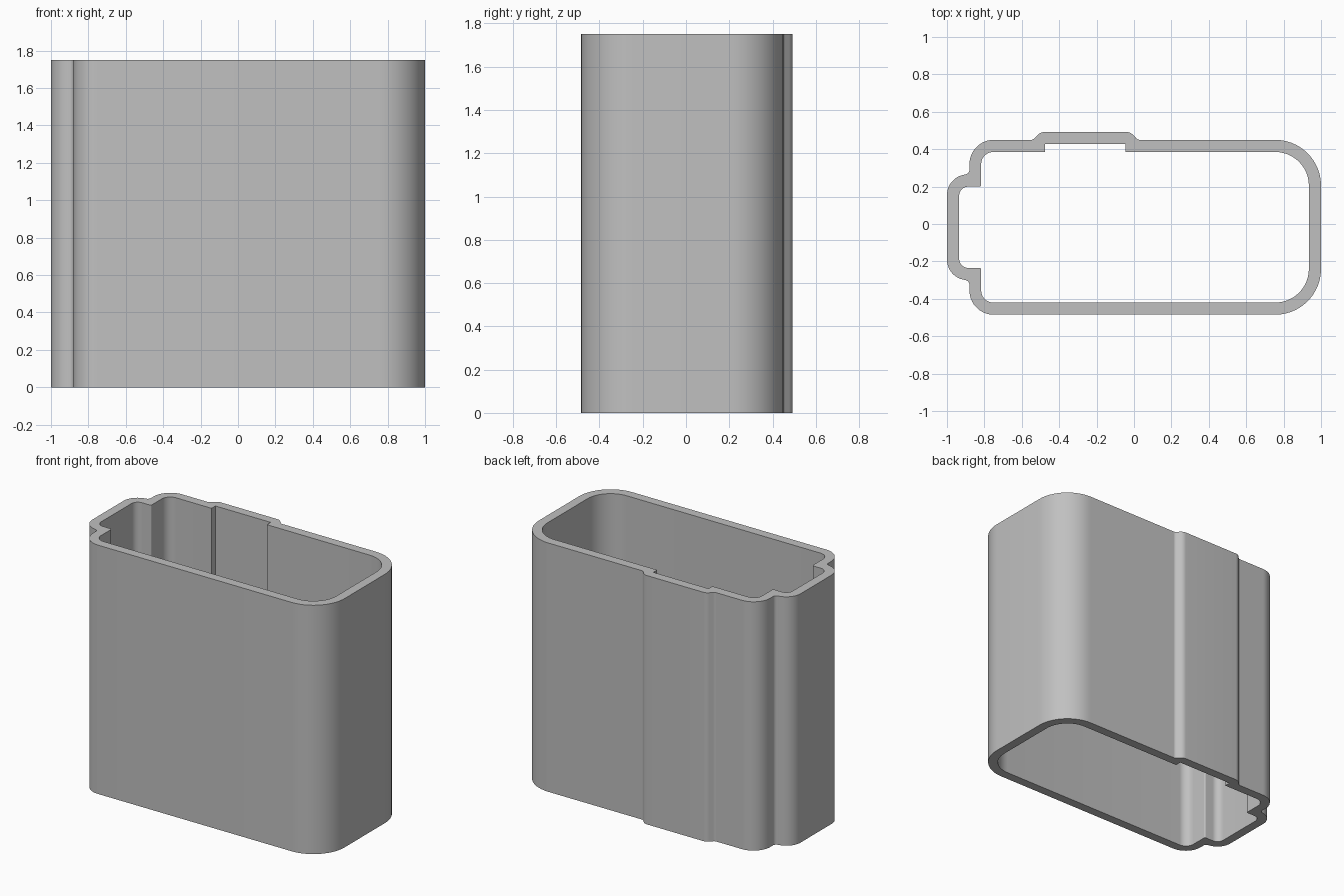
import bpy
import bmesh
import math
from mathutils import Vector

HEIGHT = 1.75

cube = bpy.data.objects.get("Cube")
if cube:
    bpy.data.objects.remove(cube, do_unlink=True)


def rounded(corners):
    """Outline through (x, y, radius) corners, each turned into an arc."""
    points = []
    for i, (x, y, radius) in enumerate(corners):
        here = Vector((x, y))
        before = (Vector(corners[i - 1][:2]) - here).normalized()
        after = (Vector(corners[(i + 1) % len(corners)][:2]) - here).normalized()
        if radius == 0:
            points.append(here)
            continue
        half = before.angle(after) / 2
        reach = radius / math.tan(half)
        centre = here + (before + after).normalized() * radius / math.sin(half)
        start = here + before * reach - centre
        end = here + after * reach - centre
        turn = start.angle(end)
        steps = max(3, round(math.degrees(turn) / 7))
        for k in range(steps + 1):
            t = k / steps
            points.append(centre + (start * math.sin((1 - t) * turn)
                                    + end * math.sin(t * turn)) / math.sin(turn))
    return points


# Outer wall: main body, back rib and side rib
outer = rounded([
    (-0.88, -0.485, 0.13), (1, -0.485, 0.245), (1, 0.45, 0.245),
    (0.02, 0.45, 0.025), (-0.02, 0.492, 0.05),
    (-0.5, 0.492, 0.05), (-0.54, 0.45, 0.025),
    (-0.88, 0.45, 0.13), (-0.88, 0.265, 0.025), (-1, 0.265, 0.11),
    (-1, -0.3, 0.11), (-0.88, -0.3, 0.025)])

# Inner wall: cavity with a back recess and a side recess
inner = rounded([
    (-0.817, -0.42, 0.065), (0.935, -0.42, 0.18), (0.935, 0.385, 0.18),
    (-0.045, 0.385, 0), (-0.045, 0.428, 0),
    (-0.475, 0.428, 0), (-0.475, 0.385, 0),
    (-0.817, 0.385, 0.065), (-0.817, 0.2, 0.01), (-0.935, 0.2, 0.05),
    (-0.935, -0.235, 0.05), (-0.817, -0.235, 0.01)])

# Fill the ring between both outlines and raise it into an open sleeve
bm = bmesh.new()
edges = []
for outline in (outer, inner):
    verts = [bm.verts.new((p.x, p.y, 0)) for p in outline]
    edges += [bm.edges.new((verts[i - 1], verts[i])) for i in range(len(verts))]
bmesh.ops.triangle_fill(bm, edges=edges, use_beauty=True)
raised = bmesh.ops.extrude_face_region(bm, geom=bm.faces[:], use_keep_orig=True)
bmesh.ops.translate(bm, vec=(0, 0, HEIGHT),
                    verts=[g for g in raised["geom"] if isinstance(g, bmesh.types.BMVert)])
bmesh.ops.recalc_face_normals(bm, faces=bm.faces[:])

mesh = bpy.data.meshes.new("sleeve")
bm.to_mesh(mesh)
bm.free()
sleeve = bpy.data.objects.new("sleeve", mesh)
bpy.context.collection.objects.link(sleeve)

# Plain grey material
grey = bpy.data.materials.new("plain_grey")
grey.use_nodes = True
colour = (0.53, 0.53, 0.53, 1)
grey.diffuse_color = colour
grey.node_tree.nodes["Principled BSDF"].inputs["Base Color"].default_value = colour
mesh.materials.append(grey)

bpy.ops.object.select_all(action="DESELECT")
sleeve.select_set(True)
bpy.context.view_layer.objects.active = sleeve
bpy.ops.object.shade_smooth_by_angle(angle=math.radians(30))
